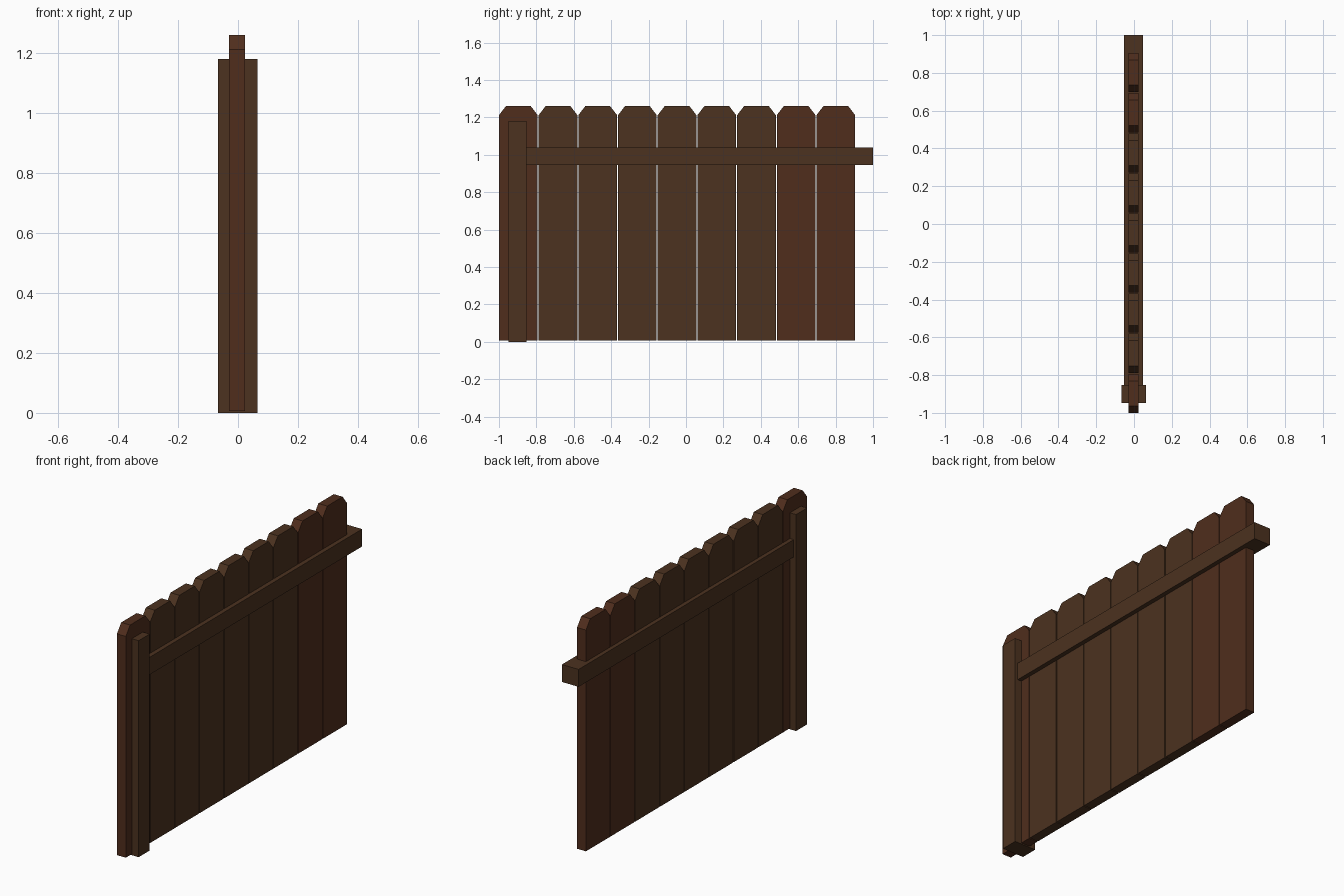
import bpy

if "Cube" in bpy.data.objects:
    bpy.data.objects.remove(bpy.data.objects["Cube"])


def material(name, color):
    m = bpy.data.materials.new(name)
    m.diffuse_color = (*color, 1)
    m.use_nodes = True
    m.node_tree.nodes["Principled BSDF"].inputs["Base Color"].default_value = m.diffuse_color
    return m


brown = material("brown_wood", (0.072, 0.032, 0.014))
red = material("red_wood", (0.080, 0.027, 0.012))


def extrude_x(name, profile, x0, x1, mat):
    """Prism from a (y, z) profile between two x positions."""
    n = len(profile)
    verts = [(x, y, z) for x in (x0, x1) for y, z in profile]
    faces = [tuple(reversed(range(n))), tuple(range(n, 2 * n))]
    faces += [(i, (i + 1) % n, n + (i + 1) % n, n + i) for i in range(n)]
    mesh = bpy.data.meshes.new(name)
    mesh.from_pydata(verts, [], faces)
    mesh.materials.append(mat)
    obj = bpy.data.objects.new(name, mesh)
    bpy.context.collection.objects.link(obj)
    return obj


def box(name, x0, x1, y0, y1, z0, z1, mat):
    return extrude_x(name, [(y0, z0), (y1, z0), (y1, z1), (y0, z1)], x0, x1, mat)


# Nine pickets with clipped top corners
PITCH, WIDTH, CLIP = 0.2122, 0.207, 0.037
BOTTOM, SHOULDER, TOP = 0.006, 1.212, 1.26
for i in range(9):
    a = -1 + i * PITCH
    b = a + WIDTH
    profile = [(a, BOTTOM), (b, BOTTOM), (b, SHOULDER),
               (b - CLIP, TOP), (a + CLIP, TOP), (a, SHOULDER)]
    extrude_x(f"picket_{i + 1}", profile, -0.030, 0.0235, red if i in (0, 7, 8) else brown)

# Upright post wrapped around the first picket
box("post", -0.0665, 0.0645, -0.948, -0.853, 0, 1.18, brown)

# Horizontal rail running from the post past the last picket
box("rail", -0.0525, 0.048, -0.88, 1.0, 0.945, 1.04, brown)
